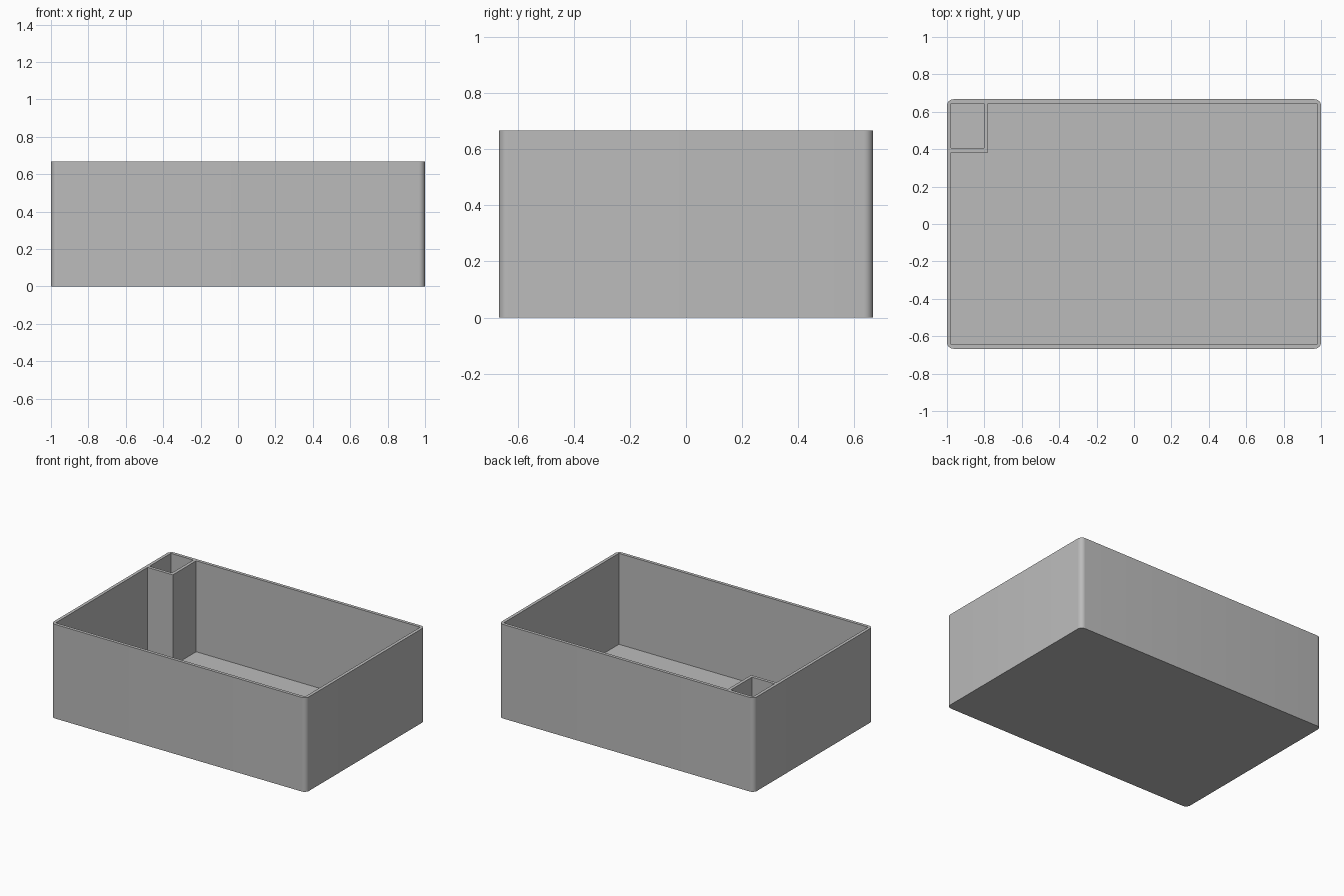
import bpy, bmesh, math

if "Cube" in bpy.data.objects:
    bpy.data.objects.remove(bpy.data.objects["Cube"])

W, D, H = 1.0, 0.667, 0.667      # half width, half depth, height
T, R = 0.0225, 0.034             # wall thickness, corner radius
PX, PY = -0.802, 0.406           # inner limits of the corner pocket

grey = bpy.data.materials.new("grey")
grey.diffuse_color = (0.5, 0.5, 0.5, 1)
grey.use_nodes = True
grey.node_tree.nodes["Principled BSDF"].inputs["Base Color"].default_value = grey.diffuse_color


def prism(name, outline, z0, z1):
    """Extrude a counter-clockwise outline from z0 to z1."""
    bm = bmesh.new()
    face = bm.faces.new([bm.verts.new((x, y, z0)) for x, y in outline])
    res = bmesh.ops.extrude_face_region(bm, geom=[face])
    for v in res["geom"]:
        if isinstance(v, bmesh.types.BMVert):
            v.co.z = z1
    bmesh.ops.recalc_face_normals(bm, faces=bm.faces)
    me = bpy.data.meshes.new(name)
    bm.to_mesh(me)
    bm.free()
    me.materials.append(grey)
    ob = bpy.data.objects.new(name, me)
    bpy.context.collection.objects.link(ob)
    return ob


# Outer body with rounded vertical corners
outline = []
for i, (sx, sy) in enumerate([(1, 1), (-1, 1), (-1, -1), (1, -1)]):
    for k in range(9):
        a = math.radians(90 * i + 90 * k / 8)
        outline.append((sx * (W - R) + R * math.cos(a),
                        sy * (D - R) + R * math.sin(a)))
box = prism("storage_box", outline, 0, H)

# Sharp-cornered cavities: L-shaped main space and small corner pocket
ix, iy = W - T, D - T
main = prism("main_cavity_cutter",
             [(-ix, -iy), (ix, -iy), (ix, iy), (PX + T, iy),
              (PX + T, PY - T), (-ix, PY - T)], T, H + 0.1)
pocket = prism("pocket_cutter",
               [(-ix, PY), (PX, PY), (PX, iy), (-ix, iy)], T, H + 0.1)

bpy.context.view_layer.objects.active = box
for cutter in (main, pocket):
    cutter.hide_render = True
    mod = box.modifiers.new("cut", "BOOLEAN")
    mod.operation, mod.solver, mod.object = "DIFFERENCE", "EXACT", cutter
    bpy.ops.object.modifier_apply(modifier=mod.name)
    bpy.data.objects.remove(cutter)

# Smooth rounded corners, crisp edges elsewhere
bpy.ops.object.select_all(action="DESELECT")
box.select_set(True)
bpy.ops.object.shade_smooth_by_angle(angle=math.radians(30))
